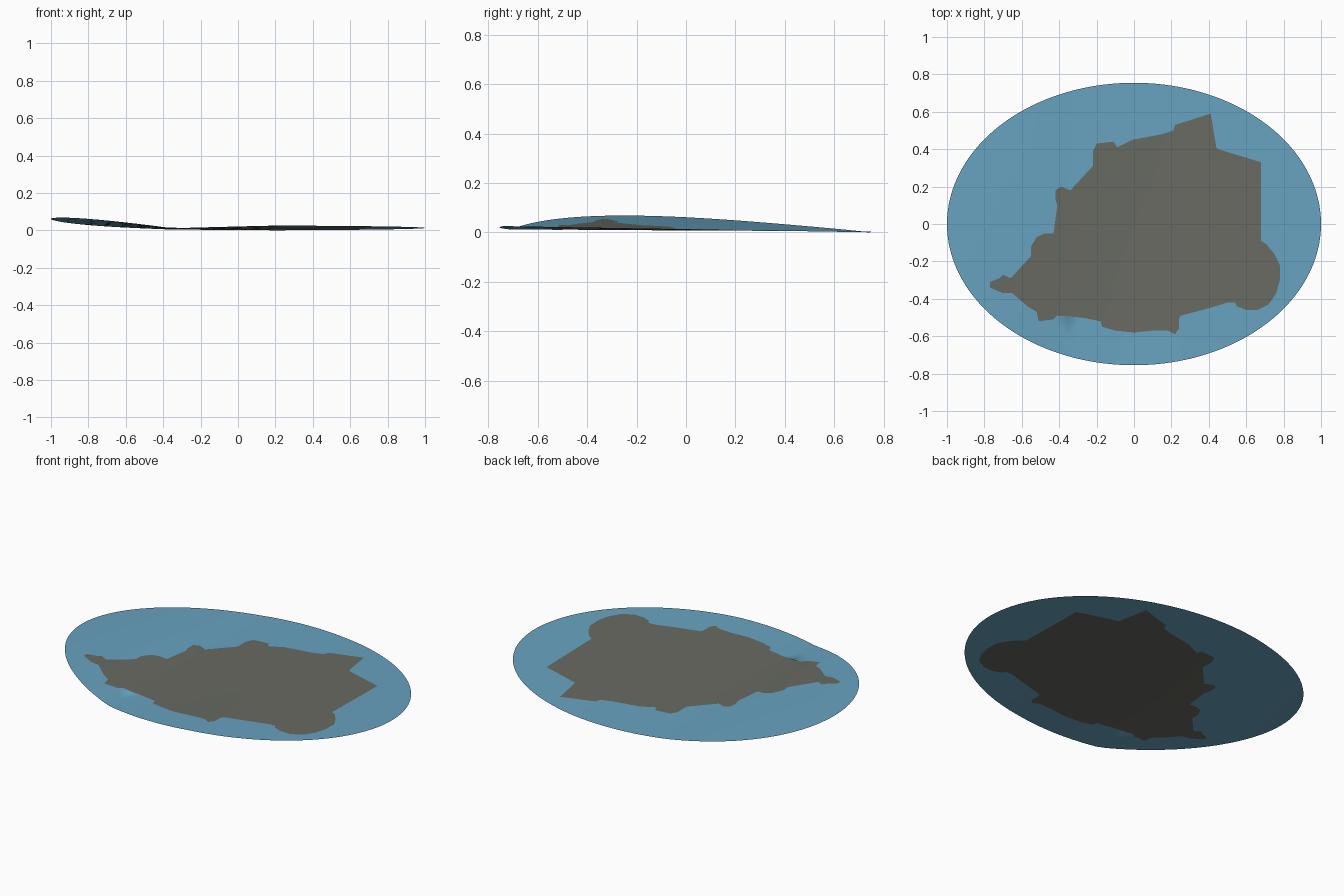
import bpy
import math
from mathutils import Vector
from mathutils.geometry import delaunay_2d_cdt

cube = bpy.data.objects.get("Cube")
if cube:
    bpy.data.objects.remove(cube, do_unlink=True)

HALF_WIDTH = 1.0
HALF_DEPTH = 0.755
RIM_SIDES = 128
FOLD_X = -0.35
GRID_STEP = 0.1

# Outline of the land patch, in hundredths of a unit, clockwise from its peak
LAND = [
    (41, 59), (44, 41), (45, 40), (68, 33), (68, -9), (71, -11),
    (75, -16), (78, -22), (78, -30), (76, -37), (72, -43), (66, -46),
    (60, -46), (55, -44), (54, -42), (50, -42), (40, -45), (25, -49),
    (24, -51), (24, -56), (22, -59), (18, -57), (10, -57), (0, -58),
    (-10, -57), (-17, -55), (-18, -52), (-28, -50), (-41, -49), (-43, -51),
    (-51, -52), (-52, -47), (-57, -44), (-65, -37), (-70, -37), (-77, -34),
    (-77, -31), (-72, -29), (-70, -27), (-66, -29), (-64, -27), (-55, -17),
    (-55, -12), (-52, -7), (-48, -5), (-43, -5), (-41, 10), (-42, 13),
    (-42, 18), (-39, 20), (-34, 18), (-22, 31), (-22, 39), (-20, 43),
    (-11, 44), (-9, 41), (-1, 45), (15, 48), (21, 50), (22, 53),
]


def make_material(name, colour):
    """Create a plain matte material in one flat colour."""
    material = bpy.data.materials.new(name)
    material.use_nodes = True
    material.diffuse_color = colour
    shader = material.node_tree.nodes["Principled BSDF"]
    shader.inputs["Base Color"].default_value = colour
    shader.inputs["Roughness"].default_value = 0.9
    return material


def sheet_height(x, y):
    """Height of the gently bent sheet: a tilted plain and a raised left flap."""
    blend = min(max((x - FOLD_X) / 0.55, 0), 1)
    offset = 0.008 + 0.005 * blend
    tilt = 0.005 + 0.012 * blend
    flap = max(FOLD_X - x, 0) * (0.082 - 0.07 * y)
    return max(offset - tilt * y + flap, 0)


def closed_loop(start, count):
    """Edges joining consecutive points into a ring."""
    return [(start + i, start + (i + 1) % count) for i in range(count)]


def inside(point, outline):
    """Even-odd test for a point against a closed outline."""
    hit = False
    for a, b in zip(outline, outline[1:] + outline[:1]):
        if (a.y > point.y) != (b.y > point.y):
            crossing = a.x + (point.y - a.y) * (b.x - a.x) / (b.y - a.y)
            if point.x < crossing:
                hit = not hit
    return hit


# Rim, land outline and interior support points of the sheet
rim = []
for i in range(RIM_SIDES):
    angle = math.tau * i / RIM_SIDES
    rim.append(Vector((HALF_WIDTH * math.cos(angle), HALF_DEPTH * math.sin(angle))))
land = [Vector(p) / 100 for p in LAND]
support = []
for column in range(-10, 10):
    for row in range(-8, 9):
        p = Vector(((column + 0.5) * GRID_STEP, row * GRID_STEP))
        if (p.x / HALF_WIDTH) ** 2 + (p.y / HALF_DEPTH) ** 2 < 0.94:
            support.append(p)

# Triangulate with the rim and the land border kept as real edges
borders = closed_loop(0, len(rim)) + closed_loop(len(rim), len(land))
points, _, faces, *_ = delaunay_2d_cdt(rim + land + support, borders, [], 0, 1e-5)

# Bent oval sheet: water all around, land inside its outline
mesh = bpy.data.meshes.new("map_sheet")
mesh.from_pydata([(p.x, p.y, sheet_height(p.x, p.y)) for p in points], [], faces)
mesh.materials.append(make_material("water_blue", (0.138, 0.366, 0.527, 1)))
mesh.materials.append(make_material("land_grey", (0.136, 0.144, 0.120, 1)))
for polygon in mesh.polygons:
    polygon.material_index = int(inside(polygon.center, land))
    polygon.use_smooth = True
if mesh.polygons[0].normal.z < 0:
    mesh.flip_normals()
mesh.update()

sheet = bpy.data.objects.new("map_sheet", mesh)
bpy.context.scene.collection.objects.link(sheet)
